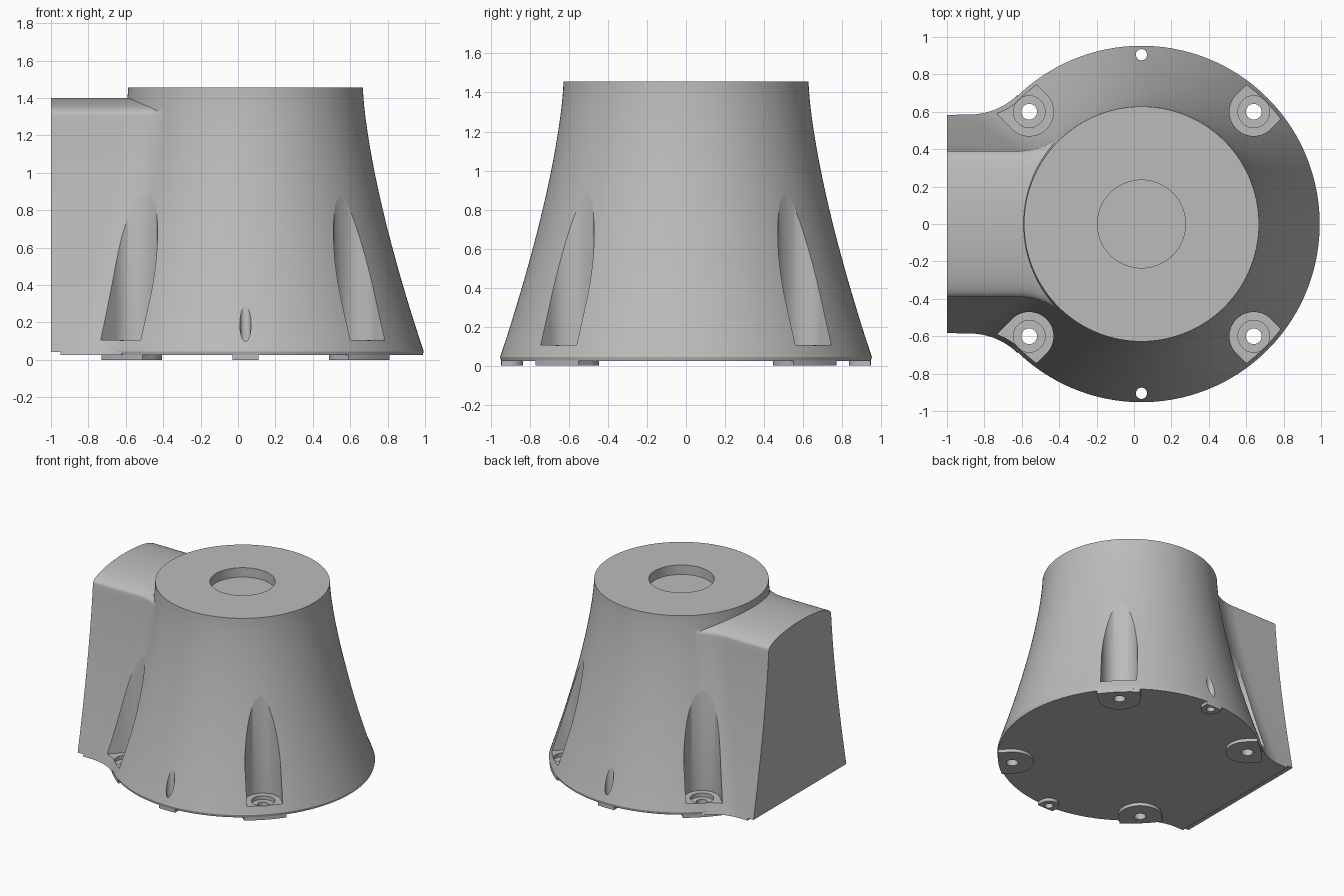
import bpy, bmesh, math
from mathutils import Matrix

if "Cube" in bpy.data.objects:
    bpy.data.objects.remove(bpy.data.objects["Cube"], do_unlink=True)

AXIS_X = 0.04          # axis of the flared body
BASE, TOP = 0.025, 1.455
BOLT_R = 0.849         # distance of the bolts from the axis
SEG = 160

grey = bpy.data.materials.new("plain grey")
grey.use_nodes = True
grey.diffuse_color = (0.5, 0.5, 0.5, 1)
grey.node_tree.nodes["Principled BSDF"].inputs["Base Color"].default_value = (0.5, 0.5, 0.5, 1)


def flare(z):
    return 0.628 + 0.34 * max(0, 1 - z / TOP) ** 1.45


def loft(name, rings, angle=0.0):
    """Closed solid through rings of equal length, turned about the body axis."""
    bm = bmesh.new()
    loops = [[bm.verts.new(p) for p in ring] for ring in rings]
    n = len(loops[0])
    for a, b in zip(loops, loops[1:]):
        for i in range(n):
            bm.faces.new((a[i], a[(i + 1) % n], b[(i + 1) % n], b[i]))
    bm.faces.new(loops[0][::-1])
    bm.faces.new(loops[-1])
    bmesh.ops.recalc_face_normals(bm, faces=bm.faces)
    bm.transform(Matrix.Translation((AXIS_X, 0, 0)) @ Matrix.Rotation(angle, 4, "Z"))
    mesh = bpy.data.meshes.new(name)
    bm.to_mesh(mesh)
    bm.free()
    mesh.materials.append(grey)
    obj = bpy.data.objects.new(name, mesh)
    bpy.context.collection.objects.link(obj)
    return obj


def prism(name, outline, z0, z1, angle=0.0):
    return loft(name, [[(x, y, z) for x, y in outline] for z in (z0, z1)], angle)


def circle(r, cx=0.0, n=48):
    return [(cx + r * math.cos(2 * math.pi * i / n), r * math.sin(2 * math.pi * i / n))
            for i in range(n)]


def combine(target, other, operation):
    mod = target.modifiers.new("combine", "BOOLEAN")
    mod.object, mod.operation, mod.solver = other, operation, "EXACT"
    bpy.context.view_layer.objects.active = target
    bpy.ops.object.modifier_apply(modifier=mod.name)
    bpy.data.objects.remove(other, do_unlink=True)


def u_shape(r, centre, end):
    """Slot outline, round towards the axis; end gives the outer limit at y."""
    half = [math.pi / 2 + math.pi * i / 32 for i in range(33)]
    pts = [(centre + r * math.cos(a), r * math.sin(a)) for a in half]
    ys = [-r + 2 * r * i / 16 for i in range(17)]
    return pts + [(end(y), y) for y in ys]


# Flared body
levels = [BASE + 0.02 + (TOP - BASE - 0.02) * i / 40 for i in range(41)]
rings = [[(x, y, BASE) for x, y in circle(0.948, n=SEG)]]
rings += [[(x, y, z) for x, y in circle(flare(z), n=SEG)] for z in levels]
body = loft("flared_body", rings)


# Side outlet, blended into the body with a concave fillet
def outlet_ring(z, wall_z, squash, f=0.37):
    r = flare(wall_z) - 0.003
    w = 0.61 * flare(wall_z)
    cx, cy = -math.sqrt((r + f) ** 2 - (w + f) ** 2), w + f
    a0, a1 = -math.pi / 2, math.atan2(-cy, -cx)
    side = [(-1 - AXIS_X, w)]
    for i in range(25):
        a = a0 + (a1 - a0) * i / 24
        side.append((cx + f * math.cos(a), cy + f * math.sin(a)))
    side.append((side[-1][0] * 0.8, side[-1][1] * 0.8))
    side = [(x, y * squash) for x, y in side]
    return [(x, y, z) for x, y in side + [(x, -y) for x, y in reversed(side)]]


SHOULDER, CROWN = 1.31, 1.4
rings = [outlet_ring(z, z, 1) for z in
         [BASE + (SHOULDER - BASE) * i / 28 for i in range(29)]]
for i in range(1, 17):
    t = math.pi / 2 * i / 16.3
    rings.append(outlet_ring(SHOULDER + (CROWN - SHOULDER) * math.sin(t),
                             SHOULDER, math.cos(t)))
combine(body, loft("outlet", rings), "UNION")

# Relief under the outlet lip
combine(body, prism("lip_relief", [(-1.2, -0.8), (-0.99, -0.8), (-0.99, 0.8), (-1.2, 0.8)],
                    -0.1, 0.042), "DIFFERENCE")

# Shallow recess in the top
combine(body, prism("top_recess", circle(0.235, n=96), TOP - 0.075, TOP + 0.1), "DIFFERENCE")

# Bolt pockets, counterbores, holes and feet
rim = lambda y: math.sqrt(0.948 ** 2 - y * y)
for i, label in enumerate(("back_left", "back_right", "front_right", "front_left")):
    angle = math.pi / 4 + i * math.pi / 2
    foot = prism("foot_" + label, u_shape(0.155, BOLT_R, rim), 0, BASE + 0.001, angle)
    combine(body, prism("pocket", u_shape(0.13, BOLT_R, lambda y: 1.3), 0.105, 1.3, angle),
            "DIFFERENCE")
    combine(body, prism("counterbore", circle(0.085, BOLT_R), 0.075, 0.2, angle), "DIFFERENCE")
    for part in (body, foot):
        combine(part, prism("hole", circle(0.042, BOLT_R), -0.1, 0.3, angle), "DIFFERENCE")

# Small pin holes and feet at front and back
for label, angle in (("back", math.pi / 2), ("front", -math.pi / 2)):
    foot = prism("pin_foot_" + label, u_shape(0.07, 0.905, rim), 0, BASE + 0.001, angle)
    for part in (body, foot):
        combine(part, prism("pin_hole", circle(0.03, 0.905), -0.1, 0.6, angle), "DIFFERENCE")

# Smooth shading with sharp edges kept
bpy.ops.object.select_all(action="DESELECT")
for obj in bpy.context.collection.objects:
    if obj.type == "MESH" and obj.data.materials and obj.data.materials[0] == grey:
        obj.select_set(True)
bpy.context.view_layer.objects.active = body
bpy.ops.object.shade_smooth_by_angle(angle=math.radians(30))
